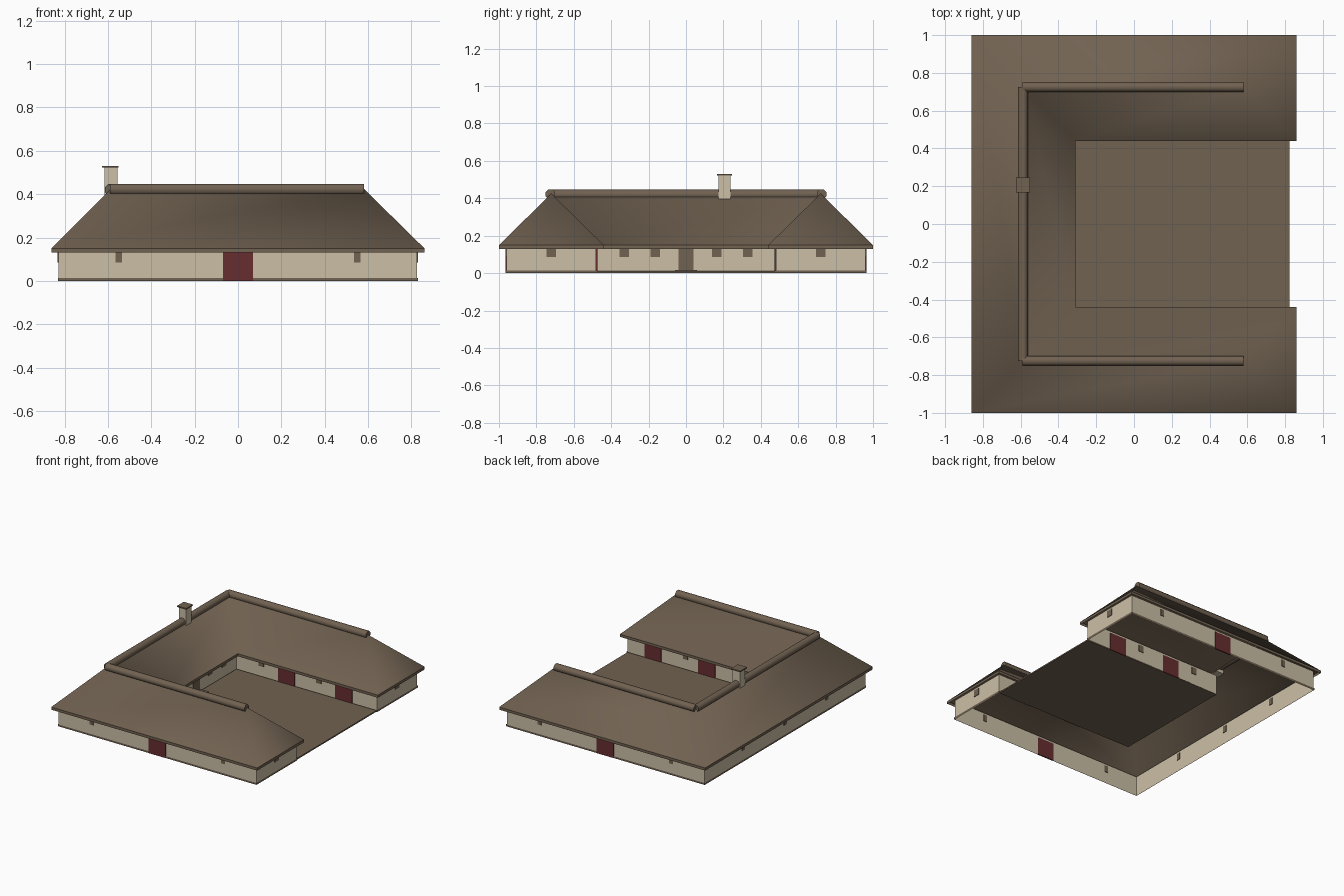
import bpy, math
from mathutils import Vector

if "Cube" in bpy.data.objects:
    bpy.data.objects.remove(bpy.data.objects["Cube"])


def mat(name, c):
    m = bpy.data.materials.new(name)
    m.diffuse_color = (*c, 1)
    m.use_nodes = True
    m.node_tree.nodes["Principled BSDF"].inputs["Base Color"].default_value = m.diffuse_color
    return m


THATCH = mat("brown_thatch", (0.165, 0.122, 0.083))
PLASTER = mat("cream_plaster", (0.60, 0.52, 0.38))
RED = mat("dark_red_paint", (0.135, 0.027, 0.030))


def mesh(name, verts, faces, m):
    me = bpy.data.meshes.new(name)
    me.from_pydata(verts, [], faces)
    me.materials.append(m)
    ob = bpy.data.objects.new(name, me)
    bpy.context.collection.objects.link(ob)
    return ob


def box(name, x, y, z, m):
    """Box from (low, high) ranges."""
    v = [(a, b, c) for c in z for b in y for a in x]
    f = [(0, 2, 3, 1), (4, 5, 7, 6), (0, 1, 5, 4), (2, 6, 7, 3), (0, 4, 6, 2), (1, 3, 7, 5)]
    return mesh(name, v, f, m)


def band(name, loop, z0, z1, m):
    """Open vertical sheet that follows a closed outline."""
    n = len(loop)
    v = [(x, y, z) for z in (z0, z1) for x, y in loop]
    f = [(i, (i + 1) % n, (i + 1) % n + n, i + n) for i in range(n)]
    return mesh(name, v, f, m)


def u_outline(x0, x1, xi, yo, yi):
    """U-shaped plan open towards +x, counter-clockwise."""
    return [(x0, -yo), (x1, -yo), (x1, -yi), (xi, -yi), (xi, yi), (x1, yi), (x1, yo), (x0, yo)]


# walls and plinth
band("walls", u_outline(-0.827, 0.825, -0.35, 0.96, 0.48), 0, 0.15, PLASTER)
band("plinth", u_outline(-0.831, 0.829, -0.346, 0.964, 0.476), 0, 0.014, THATCH)

# thatched roof: slopes and eave edge
eave = u_outline(-0.86, 0.86, -0.31, 1.0, 0.44)
ridge = [(0.58, -0.72), (-0.585, -0.72), (-0.585, 0.72), (0.58, 0.72)]
roof = mesh("thatched_roof",
            [(x, y, 0.15) for x, y in eave] + [(x, y, 0.425) for x, y in ridge],
            [(0, 1, 8, 9), (1, 2, 8), (2, 3, 9, 8), (3, 4, 10, 9),
             (4, 5, 11, 10), (5, 6, 11), (6, 7, 10, 11), (7, 0, 9, 10)], THATCH)
roof.data.shade_smooth()
roof.data.set_sharp_from_angle(angle=math.radians(65))
band("eave_edge", eave, 0.13, 0.15, THATCH)


# ridge rolls
def ridge_roll(name, a, b, r=0.028, n=8):
    a, b = Vector(a), Vector(b)
    side = (b - a).normalized().cross(Vector((0, 0, 1)))
    ring = [side * r * math.cos(t) + Vector((0, 0, r * math.sin(t)))
            for t in (2 * math.pi * (i + 0.5) / n for i in range(n))]
    v = [tuple(p + q) for p in (a, b) for q in ring]
    f = [(i, i + n, (i + 1) % n + n, (i + 1) % n) for i in range(n)]
    f += [tuple(range(n)), tuple(reversed(range(n, 2 * n)))]
    ob = mesh(name, v, f, THATCH)
    ob.data.shade_smooth()
    ob.data.set_sharp_from_angle(angle=math.radians(50))


for s, side in ((-1, "front"), (1, "back")):
    ridge_roll("ridge_roll_" + side, (-0.59, s * 0.725, 0.422), (0.58, s * 0.725, 0.422))
ridge_roll("ridge_roll_left", (-0.588, -0.725, 0.42), (-0.588, 0.725, 0.42))

# chimney
box("chimney", (-0.616, -0.556), (0.175, 0.238), (0.37, 0.524), PLASTER)
box("chimney_cap", (-0.626, -0.550), (0.167, 0.247), (0.522, 0.531), THATCH)

# courtyard ground and doorstep
box("courtyard", (-0.35, 0.822), (-0.48, 0.48), (0.0, 0.01), THATCH)
box("doorstep", (-0.35, -0.287), (-0.06, 0.06), (0.0, 0.016), THATCH)


# doors and windows: thin plates on the walls
def plate_y(name, x, y, w, z, m):
    box(name, (x - w / 2, x + w / 2), (y - 0.0045, y + 0.0045), z, m)


def plate_x(name, x, y, w, z, m):
    box(name, (x - 0.0045, x + 0.0045), (y - w / 2, y + w / 2), z, m)


WIN = (0.085, 0.135)
for s in (-1, 1):
    plate_y("outer_door", 0, s * 0.961, 0.14, (0.0, 0.135), RED)
    for x in (-0.55, 0.55):
        plate_y("outer_window", x, s * 0.96, 0.03, WIN, THATCH)
    for x in ((0.07, 0.55) if s > 0 else (0.16, 0.61)):
        plate_y("yard_door", x, s * 0.479, 0.14, (0.0, 0.135), RED)
    for x in (-0.14, 0.34):
        plate_y("yard_window", x, s * 0.48, 0.04, WIN, THATCH)
    plate_x("end_window", 0.825, s * 0.72, 0.05, WIN, THATCH)
    for y in (0.165, 0.33):
        plate_x("house_window", -0.35, s * y, 0.05, WIN, THATCH)
for y in (-0.5, 0, 0.5):
    plate_x("left_window", -0.827, y, 0.03, WIN, THATCH)
plate_x("house_door", -0.35, 0, 0.08, (0.01, 0.135), THATCH)
